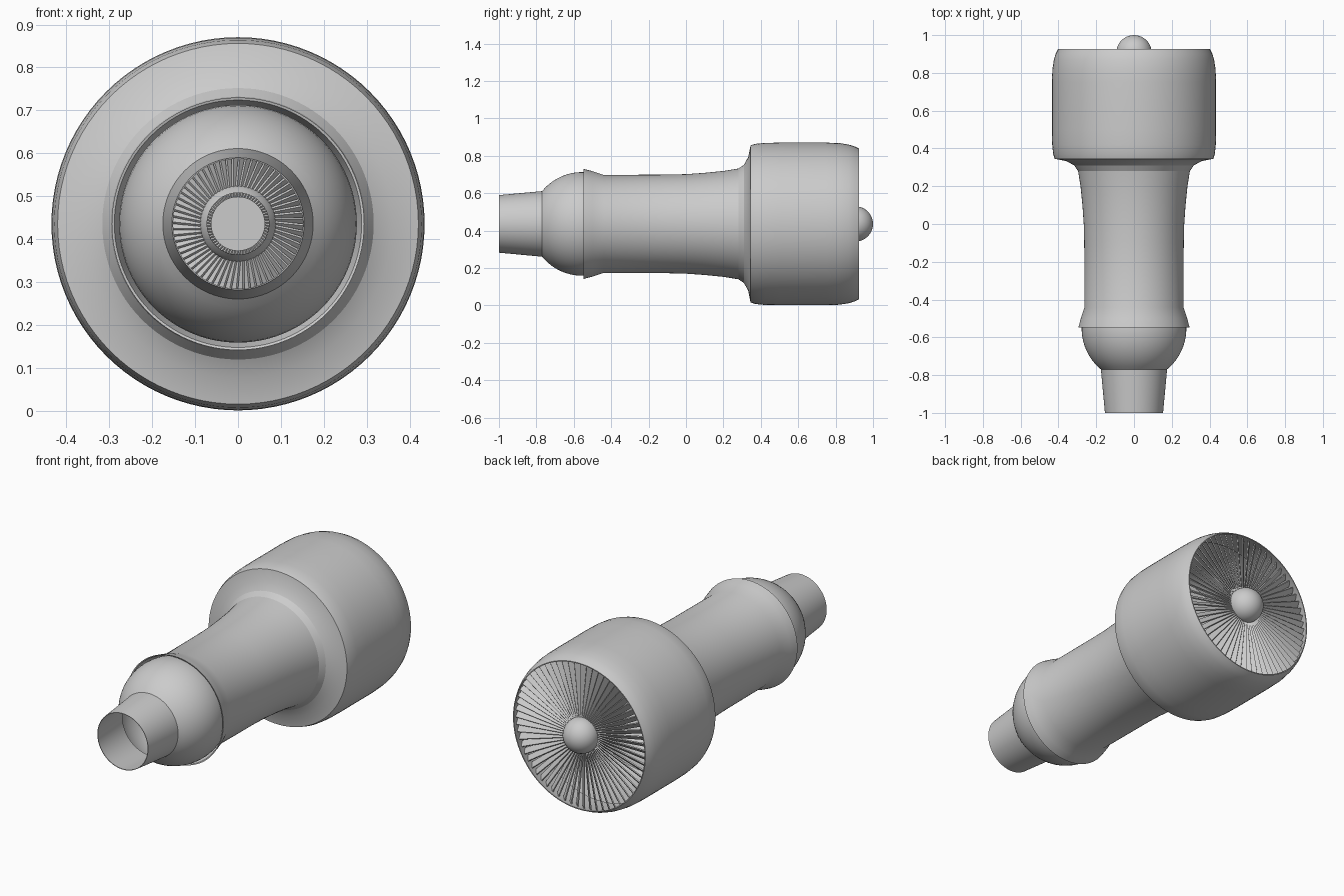
import bpy, bmesh, math
from mathutils import Matrix, Vector

if "Cube" in bpy.data.objects:
    bpy.data.objects.remove(bpy.data.objects["Cube"])

CZ = 0.436          # height of the engine axis, which runs along y
SEG = 96

metal = bpy.data.materials.new("light grey metal")
metal.diffuse_color = (0.6, 0.6, 0.6, 1)
metal.use_nodes = True
metal.node_tree.nodes["Principled BSDF"].inputs["Base Color"].default_value = metal.diffuse_color


def finish(name, bm, angle=25):
    mesh = bpy.data.meshes.new(name)
    bm.to_mesh(mesh)
    bm.free()
    mesh.materials.append(metal)
    ob = bpy.data.objects.new(name, mesh)
    ob.location.z = CZ
    bpy.context.collection.objects.link(ob)
    bpy.ops.object.select_all(action='DESELECT')
    bpy.context.view_layer.objects.active = ob
    ob.select_set(True)
    bpy.ops.object.shade_smooth_by_angle(angle=math.radians(angle))
    return ob


def lathe(name, profile, angle=25):
    """Revolve (y, radius) points, listed from rear (-y) to fan (+y), around y."""
    bm = bmesh.new()
    rings = []
    for y, r in profile:
        if r < 1e-5:
            rings.append([bm.verts.new((0, y, 0))] * SEG)
        else:
            rings.append([bm.verts.new((r * math.cos(2 * math.pi * i / SEG), y,
                                        r * math.sin(2 * math.pi * i / SEG)))
                          for i in range(SEG)])
    for a, b in zip(rings, rings[1:]):
        for i in range(SEG):
            j = (i + 1) % SEG
            quad = list(dict.fromkeys((a[i], b[i], b[j], a[j])))
            bm.faces.new(quad)
    return finish(name, bm, angle)


# Fan cowl, with rounded lip and a thin inner wall
lathe("fan_cowl", [
    (0.345, 0.420), (0.37, 0.428), (0.42, 0.433), (0.50, 0.4345),
    (0.75, 0.4345), (0.82, 0.432), (0.87, 0.424), (0.90, 0.415),
    (0.926, 0.402), (0.926, 0.397), (0.87, 0.412), (0.75, 0.42)])

# Core casing: flared rear collar, long barrel, flare up to the fan cowl
lathe("core_casing", [
    (-0.44, 0.257), (-0.545, 0.288), (-0.547, 0.294), (-0.50, 0.282),
    (-0.44, 0.262), (-0.10, 0.2635), (0.0, 0.266), (0.10, 0.273),
    (0.20, 0.283), (0.28, 0.296), (0.31, 0.316), (0.333, 0.358),
    (0.345, 0.420)], 22)

# Rounded rear bowl (part of a sphere) and open exhaust nozzle
bowl_r, bowl_y = 0.277, -0.555
a0, a1 = math.acos(0.175 / bowl_r), -math.radians(35)
lathe("rear_bowl", [(bowl_y - bowl_r * math.sin(a0 + (a1 - a0) * k / 16),
                     bowl_r * math.cos(a0 + (a1 - a0) * k / 16))
                    for k in range(17)])
lathe("exhaust_nozzle", [(-0.76, 0.170), (-1.0, 0.151), (-1.0, 0.154),
                         (-0.76, 0.176)])

# Spinner dome and the fan hub behind it
sp_r, sp_y = 0.094, 0.906
lathe("spinner", [(sp_y + sp_r * math.sin(math.radians(t)),
                   sp_r * math.cos(math.radians(t)) if t < 90 else 0)
                  for t in range(-40, 91, 10)])
lathe("fan_hub", [(0.80, 0.0), (0.80, 0.063), (0.90, 0.063)])

# Fan blades: thin pitched plates
BLADES = 64
bm = bmesh.new()
r_in, r_out = 0.05, 0.406
for i in range(BLADES):
    m = (Matrix.Rotation(2 * math.pi * i / BLADES, 4, 'Y')
         @ Matrix.Translation((0, 0.885, (r_in + r_out) / 2))
         @ Matrix.Rotation(math.radians(45), 4, 'Z')
         @ Matrix.Diagonal((0.036, 0.006, r_out - r_in, 1)))
    bmesh.ops.create_cube(bm, size=1, matrix=m)
finish("fan_blades", bm)
